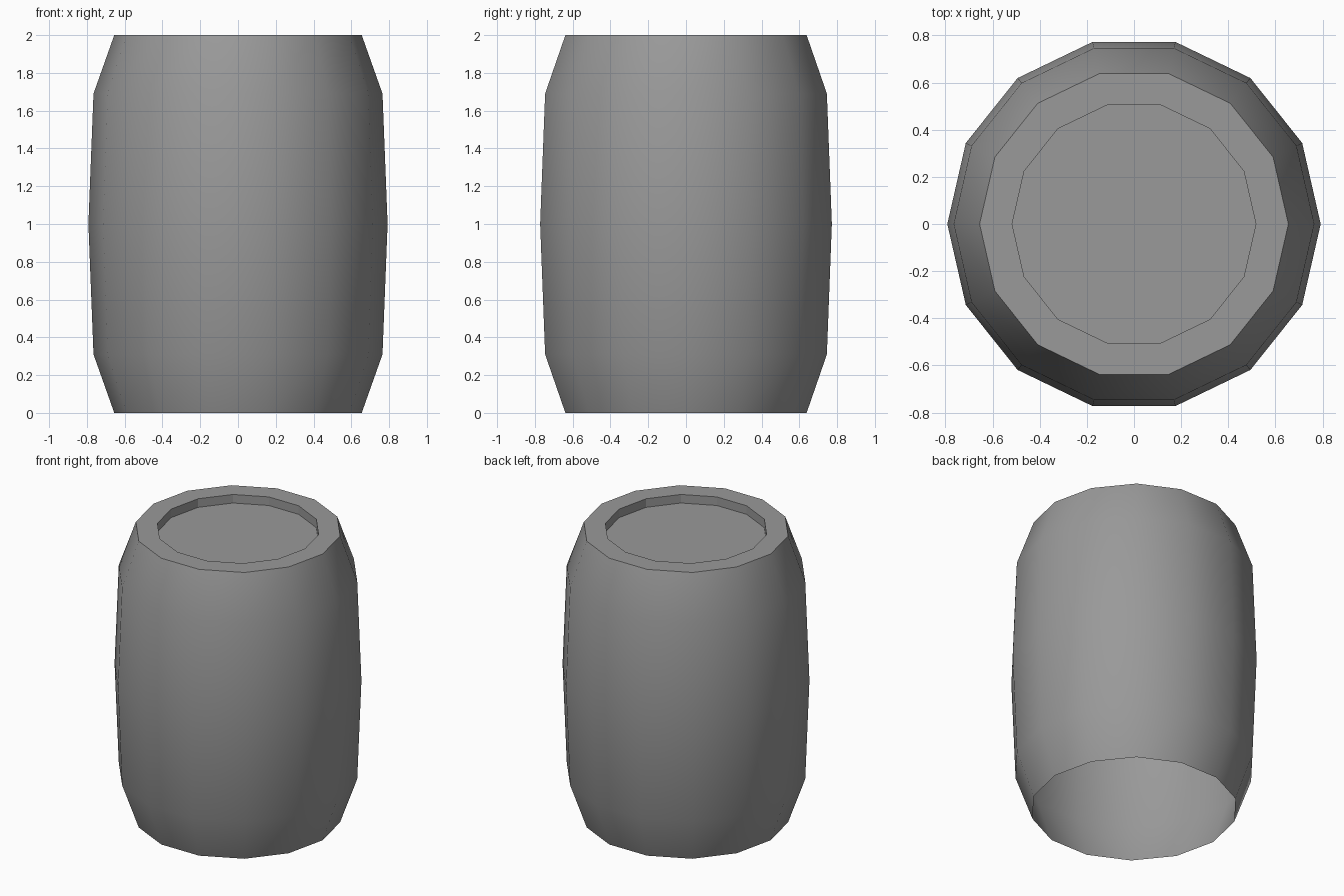
import bpy, bmesh
from math import cos, sin, pi, radians

if "Cube" in bpy.data.objects:
    bpy.data.objects.remove(bpy.data.objects["Cube"])

SIDES = 14
# (radius, height) from the open bottom edge, up the bulging side, over the rim, into the recess
PROFILE = [(0.655, 0), (0.765, 0.31), (0.792, 1.0), (0.765, 1.69),
           (0.655, 2.0), (0.517, 2.0), (0.517, 1.94)]

bm = bmesh.new()
rings = [[bm.verts.new((r * cos(2 * pi * i / SIDES), r * sin(2 * pi * i / SIDES), z))
          for i in range(SIDES)] for r, z in PROFILE]

# Barrel side, rim and recess wall
for level, (low, high) in enumerate(zip(rings, rings[1:])):
    for i in range(SIDES):
        j = (i + 1) % SIDES
        face = bm.faces.new((low[i], low[j], high[j], high[i]))
        face.smooth = level < 4

# Recessed lid; the underside stays open
bm.faces.new(rings[-1])

# Keep the rim and recess edges crisp
for edge in bm.edges:
    edge.smooth = edge.calc_face_angle(0) < radians(30)

mesh = bpy.data.meshes.new("barrel")
bm.to_mesh(mesh)
bm.free()
barrel = bpy.data.objects.new("barrel", mesh)
bpy.context.collection.objects.link(barrel)

# Dark grey surface
grey = bpy.data.materials.new("dark_grey")
grey.diffuse_color = (0.32, 0.32, 0.32, 1)
grey.use_nodes = True
grey.node_tree.nodes["Principled BSDF"].inputs["Base Color"].default_value = grey.diffuse_color
mesh.materials.append(grey)
